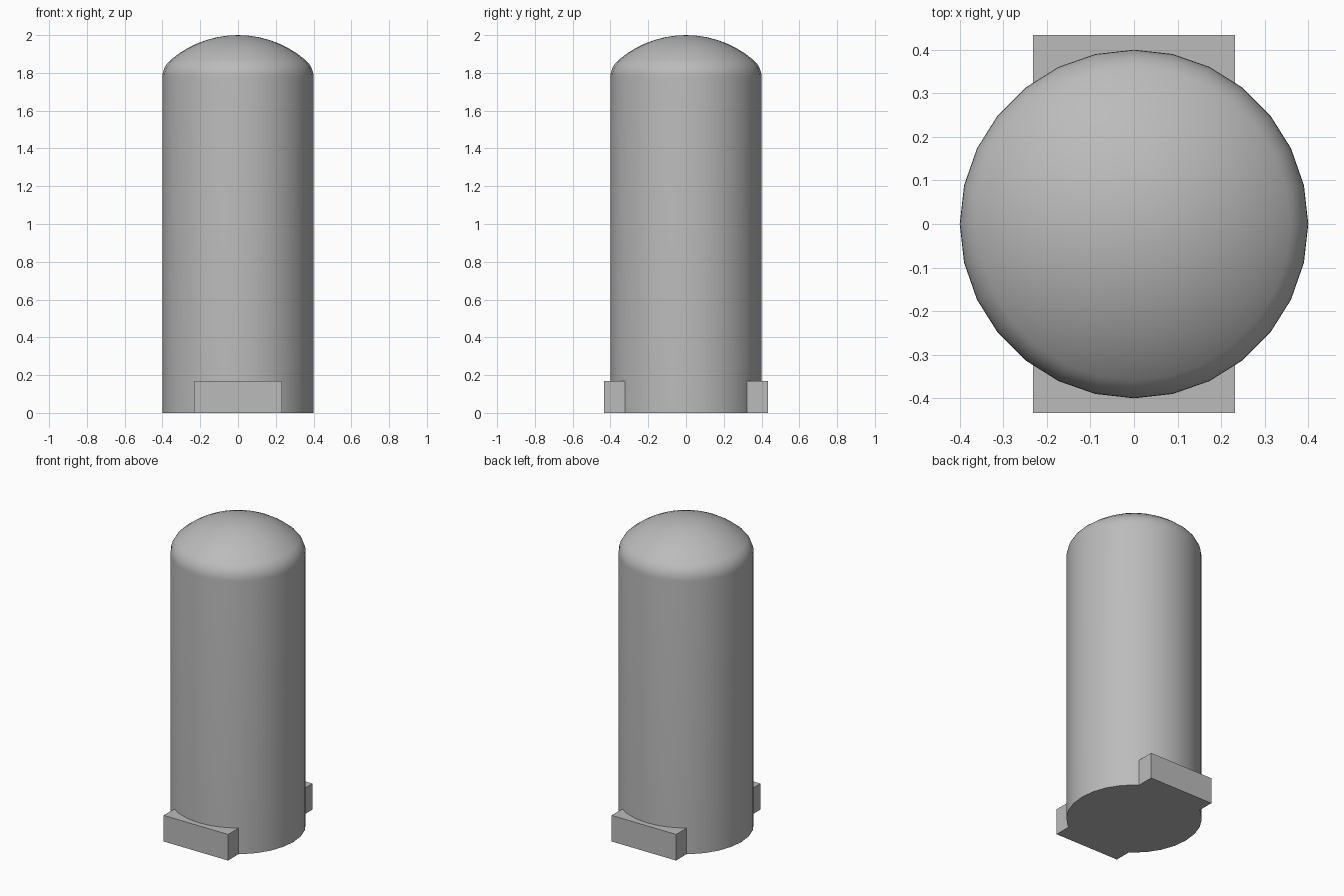
import bpy, bmesh
from math import sin, cos, pi, atan2, hypot

if "Cube" in bpy.data.objects:
    bpy.data.objects.remove(bpy.data.objects["Cube"])

RADIUS, SIDES = 0.4, 28
SHOULDER, TOP = 1.777, 2.0
CROWN, KNUCKLE = 0.55, 0.118      # dished-head radii

grey = bpy.data.materials.new("plain grey")
grey.use_nodes = True
colour = (0.5, 0.5, 0.5, 1)
grey.diffuse_color = colour
grey.node_tree.nodes["Principled BSDF"].inputs["Base Color"].default_value = colour


def add_object(name, bm):
    bmesh.ops.recalc_face_normals(bm, faces=bm.faces)
    mesh = bpy.data.meshes.new(name)
    bm.to_mesh(mesh)
    bm.free()
    mesh.materials.append(grey)
    obj = bpy.data.objects.new(name, mesh)
    bpy.context.collection.objects.link(obj)
    return obj


# Tank profile: wall, rounded knuckle, shallow crown
cx = RADIUS - KNUCKLE
centre = TOP - CROWN
blend = atan2(SHOULDER - centre, cx)
profile = [(RADIUS, 0)]
for i in range(7):
    a = blend * i / 6
    profile.append((cx + KNUCKLE * cos(a), SHOULDER + KNUCKLE * sin(a)))
for i in range(1, 7):
    a = blend + (pi / 2 - blend) * i / 7
    profile.append((CROWN * cos(a), centre + CROWN * sin(a)))

# Tank body: rings joined by quads, closed at both ends
bm = bmesh.new()
rings = [[bm.verts.new((r * cos(2 * pi * k / SIDES), r * sin(2 * pi * k / SIDES), z))
          for k in range(SIDES)] for r, z in profile]
apex = bm.verts.new((0, 0, TOP))
for k in range(SIDES):
    n = (k + 1) % SIDES
    for low, high in zip(rings, rings[1:]):
        bm.faces.new((low[k], low[n], high[n], high[k]))
    bm.faces.new((rings[-1][k], rings[-1][n], apex))
bm.faces.new(rings[0])
tank = add_object("tank_body", bm)
bpy.ops.object.select_all(action="DESELECT")
tank.select_set(True)
bpy.context.view_layer.objects.active = tank
bpy.ops.object.shade_smooth_by_angle(angle=pi / 6)


# Foot blocks: box with an inner face that follows the tank wall
def foot(name, side, half=0.232, outer=0.434, height=0.17):
    step = 2 * pi / SIDES
    arc = [(RADIUS * sin(k * step), RADIUS * cos(k * step)) for k in range(-2, 3)]
    inner = 0.3236
    outline = [(-half, outer), (-half, inner), *arc, (half, inner), (half, outer)]
    bm = bmesh.new()
    base = bm.faces.new([bm.verts.new((x, side * y, 0)) for x, y in outline])
    top = bmesh.ops.extrude_face_region(bm, geom=[base])["geom"]
    bmesh.ops.translate(bm, vec=(0, 0, height),
                        verts=[v for v in top if isinstance(v, bmesh.types.BMVert)])
    return add_object(name, bm)


foot("front_foot", -1)
foot("back_foot", 1)
